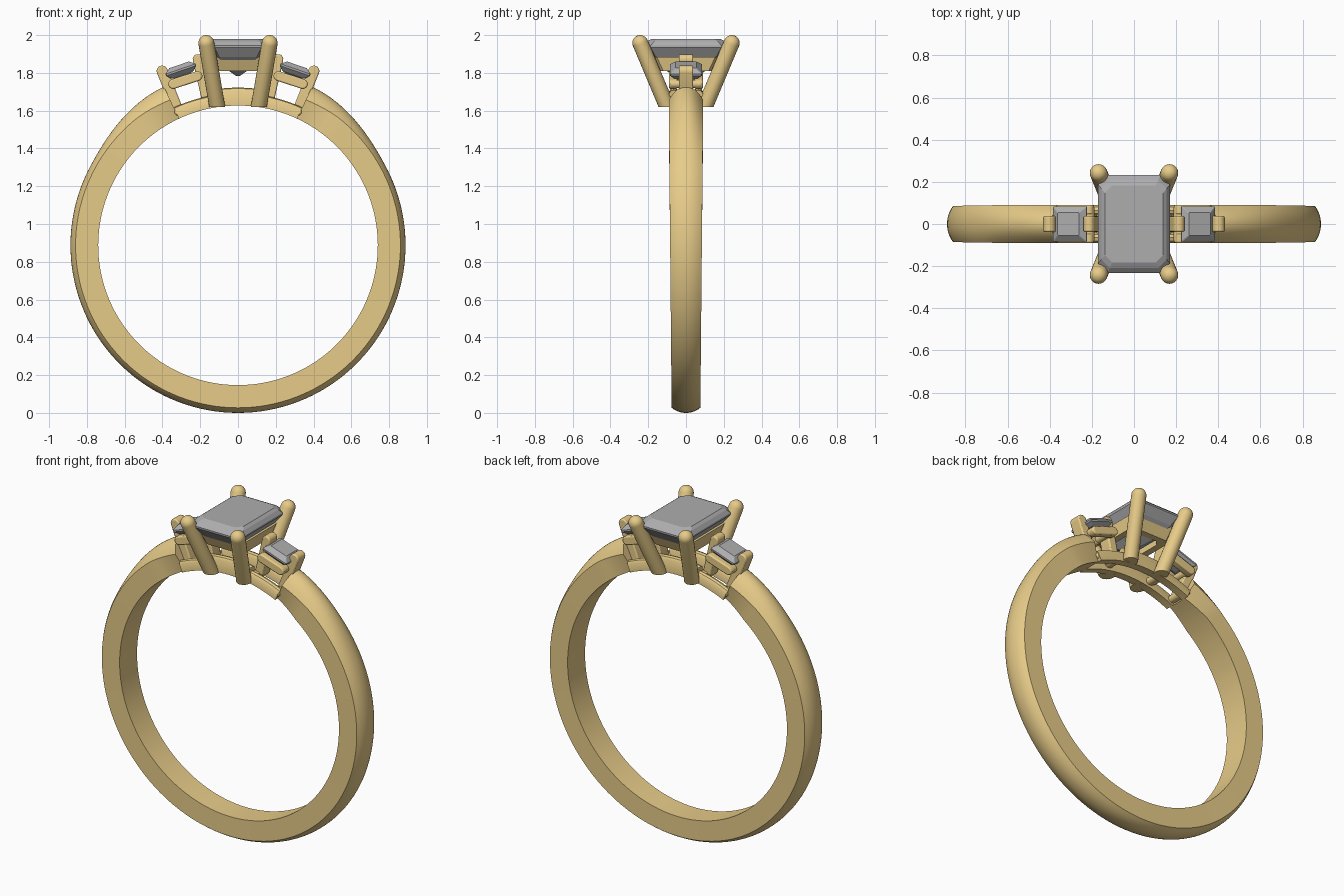
import bpy, bmesh
from math import sin, cos, pi, radians
from mathutils import Vector, Matrix

if "Cube" in bpy.data.objects:
    bpy.data.objects.remove(bpy.data.objects["Cube"])

ZC, RI = 0.887, 0.74          # ring centre height, finger radius
gold = bpy.data.materials.new("gold")
gold.diffuse_color = (0.80, 0.60, 0.25, 1)
gold.use_nodes = True
gold.node_tree.nodes["Principled BSDF"].inputs["Base Color"].default_value = gold.diffuse_color
stone = bpy.data.materials.new("stone")
stone.diffuse_color = (0.42, 0.42, 0.43, 1)
stone.use_nodes = True
stone.node_tree.nodes["Principled BSDF"].inputs["Base Color"].default_value = stone.diffuse_color


def loft(name, rings, mat, loop=False, smooth=True, bevel=0):
    """Skin a list of equal-length point rings; cap the ends unless looped."""
    bm = bmesh.new()
    vs = [[bm.verts.new(p) for p in r] for r in rings]
    n = len(vs[0])
    for a, b in zip(vs, vs[1:] + vs[:1] if loop else vs[1:]):
        for i in range(n):
            j = (i + 1) % n
            bm.faces.new((a[i], a[j], b[j], b[i]))
    if not loop:
        bm.faces.new(vs[0])
        bm.faces.new(vs[-1])
    bmesh.ops.recalc_face_normals(bm, faces=bm.faces)
    me = bpy.data.meshes.new(name)
    bm.to_mesh(me)
    bm.free()
    ob = bpy.data.objects.new(name, me)
    bpy.context.collection.objects.link(ob)
    me.materials.append(mat)
    if bevel:
        m = ob.modifiers.new("bevel", "BEVEL")
        m.width, m.segments, m.limit_method = bevel, 2, "ANGLE"
    if smooth:
        bpy.ops.object.select_all(action="DESELECT")
        ob.select_set(True)
        bpy.context.view_layer.objects.active = ob
        bpy.ops.object.shade_smooth_by_angle(angle=radians(35))
    return ob


def polar(a, r, y):
    """Point on the ring, angle a measured from the top."""
    return (r * sin(a), y, ZC + r * cos(a))


def clamp(t):
    return max(0.0, min(1.0, t))


def bar(name, p, q, r, y0, y1):
    """Round-ended flat bar from p to q in xz, spanning y0..y1."""
    p, q = Vector(p), Vector(q)
    d = (q - p).normalized()
    s = Vector((-d.y, d.x))
    out = []
    for c, k in ((q, 1), (p, -1)):
        for i in range(9):
            t = pi * i / 8
            out.append(c + k * r * (s * cos(t) + d * sin(t)))
    return loft(name, [[(v.x, y, v.y) for v in out] for y in (y0, y1)], gold, bevel=0.007)


def octagon(x, y, c, z):
    """Rectangle with clipped corners."""
    return [(x, y - c, z), (x - c, y, z), (c - x, y, z), (-x, y - c, z),
            (-x, c - y, z), (c - x, -y, z), (x - c, -y, z), (x, c - y, z)]


# Band: domed outside, taller and pinched at the shoulders
rings = []
for k in range(121):
    d = 25 + 310 * k / 120
    a, e = radians(d), min(d, 360 - d)
    hw = 0.084 + 0.008 * cos(a)
    t = clamp((62 - e) / 37)
    crest = 0.887 + 0.04 * t * t * (3 - 2 * t)
    pinch = clamp((38 - e) / 13)
    edge = 0.86 - 0.01 * pinch
    wi = hw * (1 - 0.3 * pinch)
    sec = [polar(a, RI, -wi)]
    for i in range(13):
        u = -1 + i / 6
        sec.append(polar(a, edge + (crest - edge) * (1 - abs(u) ** 2.2), u * hw))
    sec.append(polar(a, RI, wi))
    rings.append(sec)
loft("band", rings, gold)

# Lower gallery rails under the stones
for s in (-1, 1):
    for nm, a0, a1, r1 in (("left", -25, -9, 0.805), ("middle", -10, 10, 0.835), ("right", 9, 25, 0.805)):
        rings = []
        for k in range(11):
            a = radians(a0 + (a1 - a0) * k / 10)
            prof = [(0.04, RI), (0.09, RI), (0.09, r1 - 0.02), (0.08, r1 - 0.005),
                    (0.065, r1), (0.05, r1 - 0.005), (0.04, r1 - 0.02)]
            rings.append([polar(a, r, s * y) for y, r in prof])
        loft(f"gallery_rail_{nm}_{'back' if s > 0 else 'front'}", rings, gold)

# Centre prongs with round tips
for sx in (-1, 1):
    for sy in (-1, 1):
        p, q, r = Vector((sx * 0.11, sy * 0.1, 1.62)), Vector((sx * 0.168, sy * 0.242, 1.958)), 0.042
        axis = (q - p).normalized()
        rot = Vector((0, 0, 1)).rotation_difference(axis)
        spec = [(p, 0.042, 0)] + [(q, r * cos(t), r * sin(t)) for t in (i * pi / 14 for i in range(7))]
        rings = []
        for c, rad, h in spec:
            rings.append([c + rot @ Vector((rad * cos(t), rad * sin(t), h))
                          for t in (i * pi / 10 for i in range(20))])
        for v in rings[0]:      # level foot
            v -= axis * ((v.z - 1.62) / axis.z)
        loft("centre_prong", rings, gold)

# Bearing frame below the centre stone
loft("centre_bearing", [octagon(0.15, 0.185, 0.03, 1.885), octagon(0.135, 0.15, 0.03, 1.81),
                        octagon(0.095, 0.11, 0.03, 1.81), octagon(0.115, 0.14, 0.03, 1.885)],
     gold, loop=True)

# Centre stone, step cut
loft("centre_stone", [octagon(0.008, 0.06, 0.004, 1.783), octagon(0.085, 0.14, 0.025, 1.835),
                      octagon(0.135, 0.195, 0.035, 1.885), octagon(0.17, 0.232, 0.045, 1.935),
                      octagon(0.17, 0.232, 0.045, 1.945), octagon(0.155, 0.208, 0.04, 1.967),
                      octagon(0.138, 0.182, 0.035, 1.98)], stone, smooth=False)

# Side settings, mirrored left and right
for s in (-1, 1):
    side = "right" if s > 0 else "left"
    bar(f"outer_prong_{side}", (s * 0.318, 1.60), (s * 0.402, 1.81), 0.029, -0.038, 0.038)
    bar(f"inner_prong_{side}", (s * 0.165, 1.66), (s * 0.213, 1.872), 0.027, -0.038, 0.038)
    for y in (-1, 1):
        bar(f"side_bearing_rail_{side}", (s * 0.215, 1.783), (s * 0.343, 1.741), 0.026,
            *sorted((y * 0.045, y * 0.09)))
    # Cross bars joining the rails
    for nm, c in (("bearing_inner", (0.215, 1.783)), ("bearing_outer", (0.343, 1.741)),
                  ("gallery_inner", (0.15, 1.65)), ("gallery_outer", (0.31, 1.595))):
        bar(f"{nm}_bar_{side}", (s * (c[0] - 0.005), c[1]), (s * (c[0] + 0.005), c[1]),
            0.022, -0.085, 0.085)
    # Tilted square step-cut stone
    gem = loft(f"side_stone_{side}", [octagon(0.03, 0.03, 0.003, -0.04), octagon(0.065, 0.065, 0.004, -0.025),
                                      octagon(0.084, 0.084, 0.004, -0.005), octagon(0.084, 0.084, 0.004, 0.005),
                                      octagon(0.055, 0.055, 0.003, 0.028)], stone, smooth=False)
    gem.matrix_world = Matrix.Translation((s * 0.303, 0, 1.816)) @ Matrix.Rotation(s * radians(19), 4, "Y")
